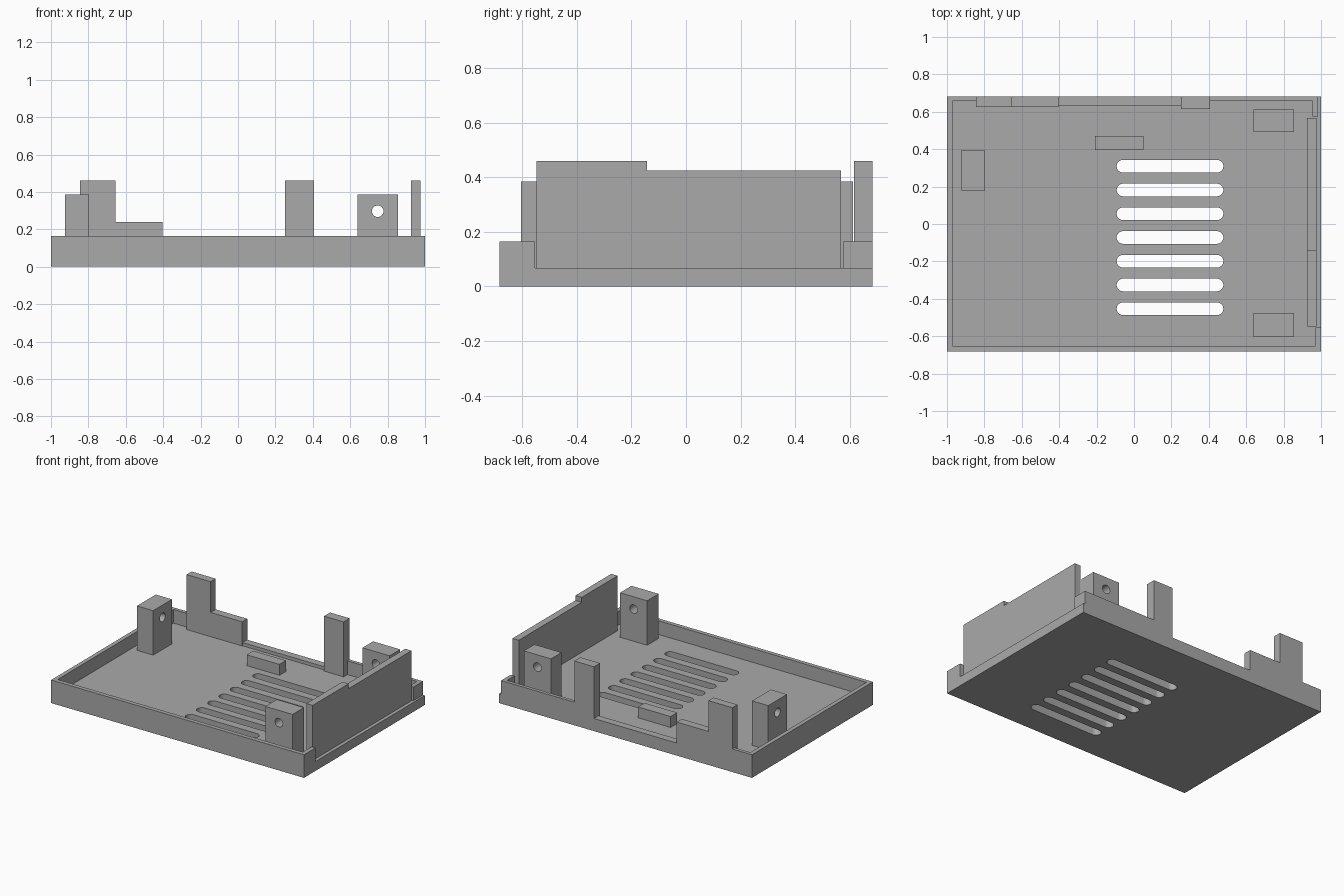
import bpy, math
from mathutils import Matrix

if "Cube" in bpy.data.objects:
    bpy.data.objects.remove(bpy.data.objects["Cube"])

grey = bpy.data.materials.new("plain grey")
grey.diffuse_color = (0.4, 0.4, 0.4, 1)
grey.use_nodes = True
grey.node_tree.nodes["Principled BSDF"].inputs["Base Color"].default_value = grey.diffuse_color

W, D, FLOOR, RIM = 1.0, 0.683, 0.067, 0.165


def plate(name, outline, holes, thickness, matrix):
    """Flat outline with holes, extruded and placed as a mesh."""
    cu = bpy.data.curves.new(name, 'CURVE')
    cu.dimensions = '2D'
    cu.fill_mode = 'BOTH'
    cu.extrude = thickness / 2
    for loop in [outline] + holes:
        sp = cu.splines.new('POLY')
        sp.points.add(len(loop) - 1)
        for p, (x, y) in zip(sp.points, loop):
            p.co = (x, y, 0, 1)
        sp.use_cyclic_u = True
    ob = bpy.data.objects.new(name, cu)
    bpy.context.collection.objects.link(ob)
    ob.matrix_world = matrix
    bpy.ops.object.select_all(action='DESELECT')
    ob.select_set(True)
    bpy.context.view_layer.objects.active = ob
    bpy.ops.object.convert(target='MESH')
    ob = bpy.context.object
    ob.data.materials.clear()
    ob.data.materials.append(grey)
    bpy.ops.object.shade_smooth_by_angle(angle=math.radians(30))
    return ob


def rect(x0, x1, y0, y1):
    return [(x0, y0), (x1, y0), (x1, y1), (x0, y1)]


def flat(name, outline, z0, z1, holes=()):
    """Plate lying in the xy plane."""
    return plate(name, outline, list(holes), z1 - z0,
                 Matrix.Translation((0, 0, (z0 + z1) / 2)))


def facing_y(name, outline, y0, y1, holes=()):
    """Plate drawn in x, z and extruded along y."""
    m = Matrix.Translation((0, (y0 + y1) / 2, 0)) @ Matrix.Rotation(math.pi / 2, 4, 'X')
    return plate(name, outline, list(holes), y1 - y0, m)


def facing_x(name, outline, x0, x1, holes=()):
    """Plate drawn in y, z and extruded along x."""
    m = Matrix.Translation(((x0 + x1) / 2, 0, 0)) @ Matrix(
        ((0, 0, 1, 0), (1, 0, 0, 0), (0, 1, 0, 0), (0, 0, 0, 1)))
    return plate(name, outline, list(holes), x1 - x0, m)


def capsule(x0, x1, y, r, n=10):
    right = [(x1 - r + r * math.cos(a), y + r * math.sin(a))
             for a in (-math.pi / 2 + math.pi * i / n for i in range(n + 1))]
    left = [(x0 + r + r * math.cos(a), y + r * math.sin(a))
            for a in (math.pi / 2 + math.pi * i / n for i in range(n + 1))]
    return right + left


def circle(u, v, r, n=24):
    return [(u + r * math.cos(2 * math.pi * i / n),
             v + r * math.sin(2 * math.pi * i / n)) for i in range(n)]


# floor with seven vent slots
slots = [capsule(-0.093, 0.478, 0.309 - 0.127 * i, 0.034) for i in range(7)]
flat("vented_floor", rect(-W, W, -D, D), 0, FLOOR, slots)

# low rim walls: left side, front with right corner return, right back corner
flat("rim_wall", [(-W, D), (-W, -D), (W, -D), (W, -0.553), (0.97, -0.553),
                  (0.97, -0.653), (-0.97, -0.653), (-0.97, 0.658),
                  (-0.845, 0.658), (-0.845, D)], FLOOR, RIM)
flat("back_right_rim", [(0.405, D), (0.405, 0.658), (0.955, 0.658), (0.955, 0.575),
                        (0.985, 0.575), (0.985, D)], FLOOR, RIM)

# back edge: stepped tab, low sill and tall tab
facing_y("stepped_back_tab", [(-0.845, FLOOR), (-0.405, FLOOR), (-0.405, 0.24),
                              (-0.655, 0.24), (-0.655, 0.46), (-0.845, 0.46)], 0.626, D)
flat("back_sill", rect(-0.405, 0.25, 0.63, D), FLOOR, 0.09)
facing_y("tall_back_tab", rect(0.25, 0.405, FLOOR, 0.46), 0.615, D)

# stepped panel on the right side
facing_x("side_panel", [(-0.548, FLOOR), (0.568, FLOOR), (0.568, 0.425),
                        (-0.143, 0.425), (-0.143, 0.46), (-0.548, 0.46)], 0.925, 0.975)

# mounting posts with screw holes
for name, y0, y1 in (("front_post", -0.605, -0.475), ("back_post", 0.492, 0.612)):
    facing_y(name, rect(0.64, 0.855, FLOOR, 0.385), y0, y1, [circle(0.747, 0.297, 0.031)])
facing_x("left_post", rect(0.18, 0.392, FLOOR, 0.385), -0.925, -0.797,
         [circle(0.286, 0.297, 0.031)])

# small support block on the floor
flat("support_block", rect(-0.208, 0.05, 0.396, 0.47), FLOOR, 0.145)
